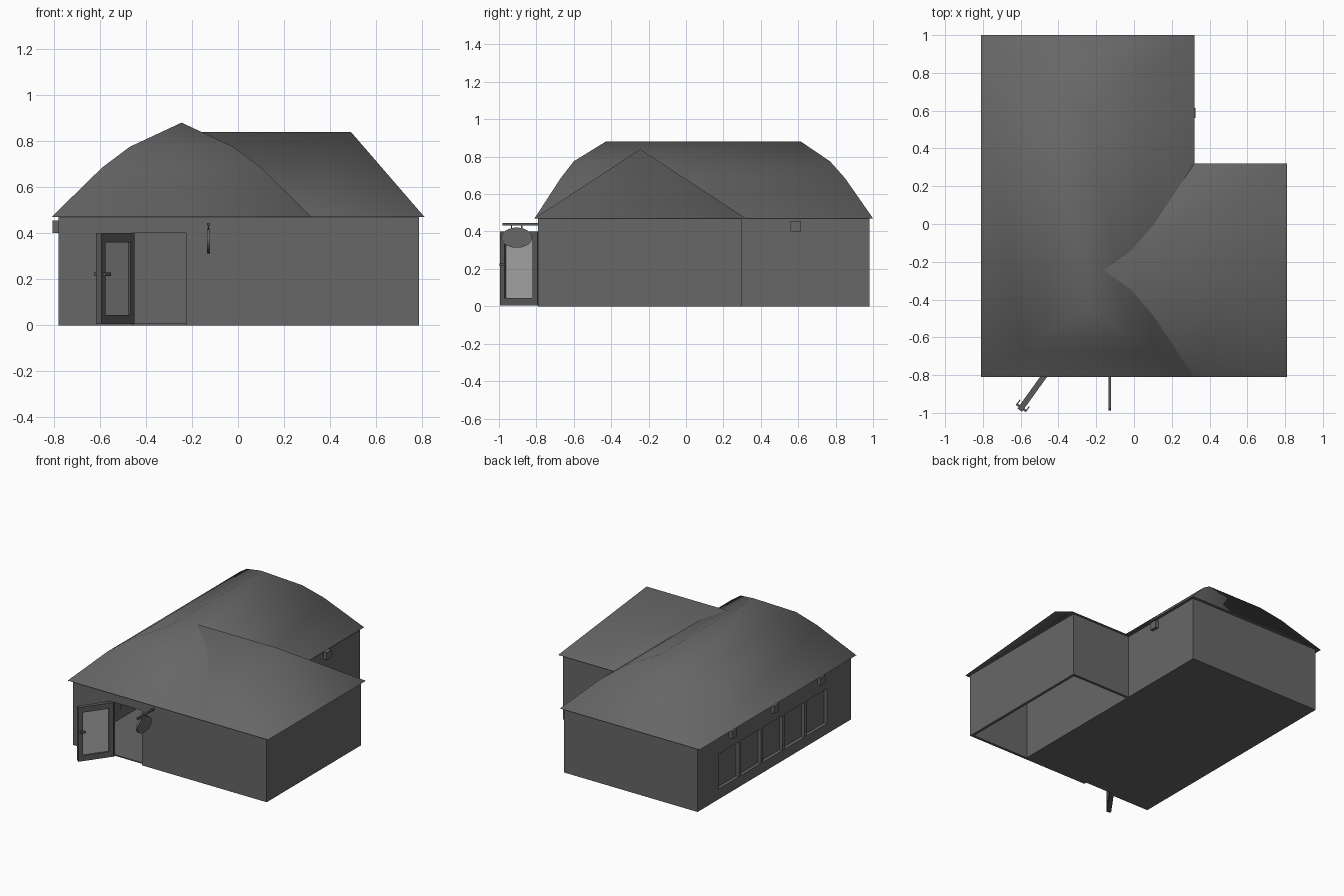
import bpy, bmesh, math
from mathutils import Matrix

cube = bpy.data.objects.get("Cube")
if cube:
    bpy.data.objects.remove(cube)


def material(name, value):
    m = bpy.data.materials.new(name)
    m.use_nodes = True
    colour = (value, value, value, 1)
    m.diffuse_color = colour
    m.node_tree.nodes["Principled BSDF"].inputs["Base Color"].default_value = colour
    return m


GREY = material("wall_grey", 0.135)
FRAME = material("frame_grey", 0.105)
GLASS = material("pale_glass", 0.4)


def finish(name, bm, mat, smooth=None):
    bmesh.ops.recalc_face_normals(bm, faces=bm.faces)
    mesh = bpy.data.meshes.new(name)
    bm.to_mesh(mesh)
    bm.free()
    mesh.materials.append(mat)
    ob = bpy.data.objects.new(name, mesh)
    bpy.context.collection.objects.link(ob)
    if smooth:
        bpy.ops.object.select_all(action="DESELECT")
        bpy.context.view_layer.objects.active = ob
        ob.select_set(True)
        bpy.ops.object.shade_smooth_by_angle(angle=math.radians(smooth))
    return ob


def boxes(name, spans, mat=GREY):
    """One object from boxes given as (x0, x1, y0, y1, z0, z1)."""
    bm = bmesh.new()
    for x0, x1, y0, y1, z0, z1 in spans:
        place = Matrix.Translation(((x0 + x1) / 2, (y0 + y1) / 2, (z0 + z1) / 2))
        size = Matrix.Diagonal((x1 - x0, y1 - y0, z1 - z0, 1))
        bmesh.ops.create_cube(bm, size=1, matrix=place @ size)
    return finish(name, bm, mat)


# Plan dimensions
LEFT, MID, RIGHT = -0.78, 0.30, 0.785
FRONT, WING_BACK, BACK = -0.79, 0.30, 0.98
TOP, T = 0.475, 0.02
DOOR0, DOOR1, DOOR_TOP = -0.455, -0.225, 0.40

# Walls and floor
boxes("front_wall", [
    (LEFT, DOOR0, FRONT, FRONT + T, 0, TOP),
    (DOOR1, RIGHT, FRONT, FRONT + T, 0, TOP),
    (DOOR0, DOOR1, FRONT, FRONT + T, DOOR_TOP, TOP)])
boxes("back_wall", [(LEFT, MID, BACK - T, BACK, 0, TOP)])
boxes("inner_side_wall", [(MID - T, MID, FRONT + T, BACK - T, 0, TOP)])
boxes("wing_end_wall", [(RIGHT - T, RIGHT, FRONT + T, WING_BACK, 0, TOP)])
boxes("wing_back_wall", [(MID, RIGHT - T, WING_BACK - T, WING_BACK, 0, TOP)])
boxes("floor", [(LEFT + T, MID - T, FRONT + T, BACK - T, 0, 0.008)])

# Long wall with a row of five recessed windows
W0, PITCH, MULLION, SILL, HEAD = -0.515, 0.251, 0.025, 0.075, 0.33
W1 = W0 + 5 * PITCH
DEEP = LEFT + 0.03
wall = [(LEFT, DEEP, FRONT + T, BACK - T, 0, SILL),
        (LEFT, DEEP, FRONT + T, BACK - T, HEAD, TOP),
        (LEFT, DEEP, FRONT + T, W0, SILL, HEAD),
        (LEFT, DEEP, W1, BACK - T, SILL, HEAD)]
for i in range(1, 5):
    y = W0 + i * PITCH
    wall.append((LEFT, DEEP, y - MULLION / 2, y + MULLION / 2, SILL, HEAD))
boxes("window_wall", wall)
boxes("window_panes", [(DEEP - 0.006, DEEP - 0.001, W0, W1, SILL, HEAD)])

# Small boxes under the eaves
for i, y in enumerate((-0.46, 0.08, 0.56)):
    boxes(f"eave_box_{i + 1}", [(LEFT - 0.025, LEFT, y, y + 0.055, 0.40, 0.455)])
boxes("eave_box_inner_side", [(MID, MID + 0.025, 0.56, 0.615, 0.40, 0.455)])

# Main roof: stacked rectangles closing to a ridge
bm = bmesh.new()
rings = []
for x0, x1, y0, y1, z in ((-0.81, 0.32, -0.81, 1.0, 0.47),
                          (-0.59, 0.10, -0.67, 0.85, 0.685),
                          (-0.47, -0.02, -0.60, 0.77, 0.775)):
    rings.append([bm.verts.new((x, y, z)) for x, y in
                  ((x0, y0), (x1, y0), (x1, y1), (x0, y1))])
for low, high in zip(rings, rings[1:]):
    for i in range(4):
        j = (i + 1) % 4
        bm.faces.new((low[i], low[j], high[j], high[i]))
a, b = [bm.verts.new((-0.245, y, 0.88)) for y in (-0.43, 0.615)]
c = rings[-1]
for face in ((c[0], c[1], a), (c[1], c[2], b, a), (c[2], c[3], b), (c[3], c[0], a, b)):
    bm.faces.new(face)
bm.faces.new(rings[0])
finish("main_roof", bm, GREY, 75)

# Wing roof: hipped at the outer end, running into the main roof
bm = bmesh.new()
e = [bm.verts.new((x, y, 0.47)) for x, y in
     ((0.30, -0.81), (0.81, -0.81), (0.81, 0.32), (0.30, 0.32))]
r0, r1 = [bm.verts.new((x, -0.245, 0.84)) for x in (-0.2, 0.49)]
for face in ((e[0], e[1], r1, r0), (e[1], e[2], r1), (e[2], e[3], r0, r1),
             (e[3], e[0], r0), e):
    bm.faces.new(face)
finish("wing_roof", bm, GREY, 75)

# Open glazed door, modelled along x and swung on its hinge
L, D, S = 0.245, 0.03, 0.03
Z0, Z1, G0, G1 = 0.005, DOOR_TOP, 0.045, 0.36
door = [
    boxes("door_frame", [(0, S, -D, 0, Z0, Z1), (L - S, L, -D, 0, Z0, Z1),
                         (S, L - S, -D, 0, Z0, G0), (S, L - S, -D, 0, G1, Z1)], FRAME),
    boxes("door_glass", [(S, L - S, -D + 0.011, -0.011, G0, G1)], GLASS),
    boxes("door_handle", [(L - 0.022, L - 0.01, -D - 0.015, 0.015, 0.215, 0.23),
                          (L - 0.045, L - 0.01, 0.012, 0.018, 0.215, 0.23),
                          (L - 0.045, L - 0.01, -D - 0.018, -D - 0.012, 0.215, 0.23)], FRAME)]
for ob in door:
    ob.location = (-0.45, FRONT - 0.005, 0)
    ob.rotation_euler.z = math.atan2(-0.195, -0.14)

# Hanging sign on a bracket
SX = -0.128
boxes("sign_bracket", [(SX - 0.007, SX + 0.007, -0.98, FRONT, 0.432, 0.445),
                       (SX - 0.003, SX + 0.003, -0.935, -0.929, 0.40, 0.435),
                       (SX - 0.003, SX + 0.003, -0.881, -0.875, 0.40, 0.435)], FRAME)
bm = bmesh.new()
bmesh.ops.create_cone(
    bm, cap_ends=True, segments=32, radius1=1, radius2=1, depth=1,
    matrix=Matrix.Translation((SX, -0.905, 0.367)) @ Matrix.Diagonal((0.014, 0.082, 0.054, 1))
    @ Matrix.Rotation(math.pi / 2, 4, "Y"))
finish("hanging_sign", bm, GREY, 40)
